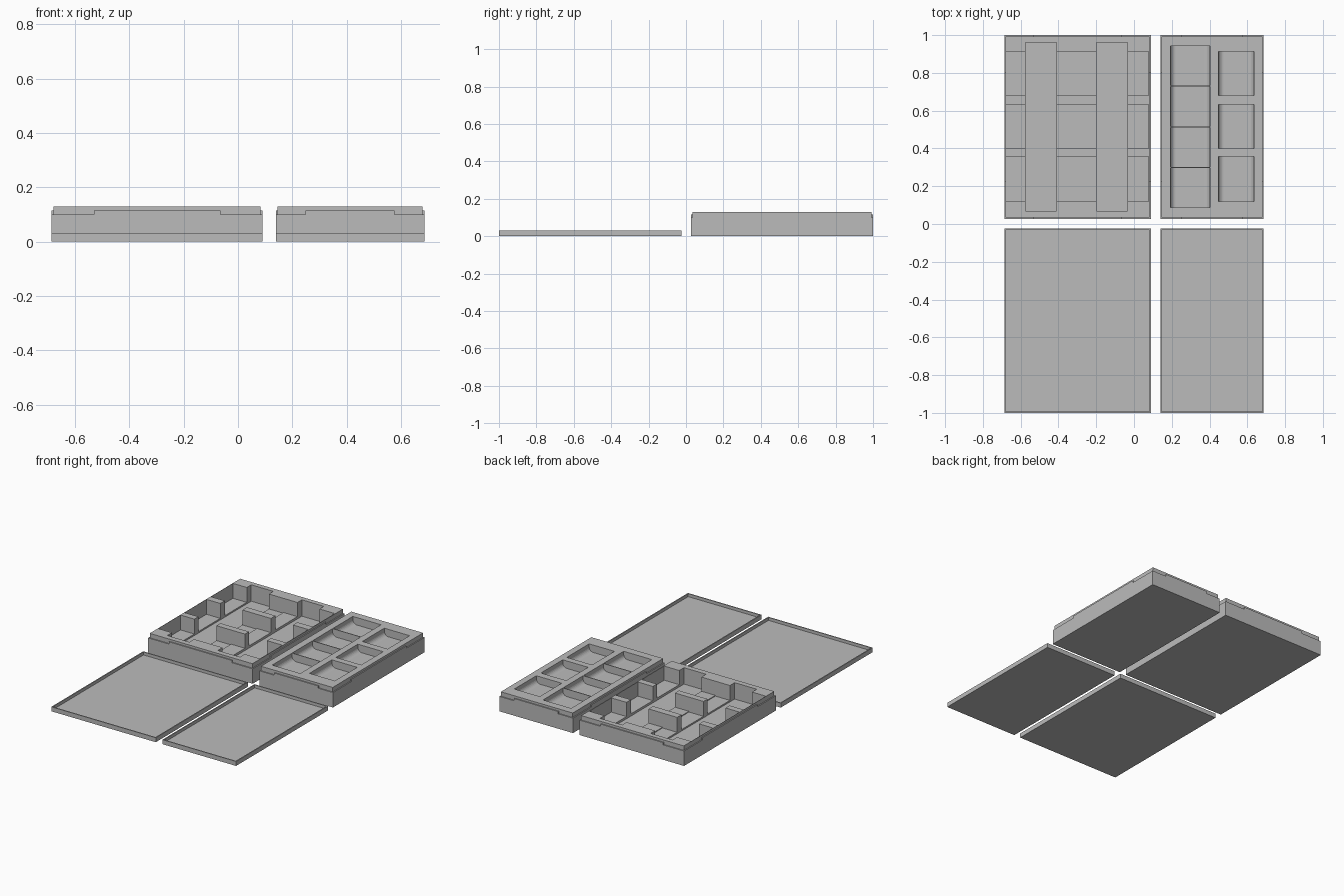
import bpy
import bmesh
import math

cube = bpy.data.objects.get("Cube")
if cube:
    bpy.data.objects.remove(cube)

grey = bpy.data.materials.new("plain_grey")
grey.use_nodes = True
colour = (0.5, 0.5, 0.5, 1)
grey.diffuse_color = colour
grey.node_tree.nodes["Principled BSDF"].inputs["Base Color"].default_value = colour


def prism(name, profile, y0, y1):
    """Extrude an x-z profile along y."""
    bm = bmesh.new()
    face = bm.faces.new([bm.verts.new((x, y0, z)) for x, z in profile])
    out = bmesh.ops.extrude_face_region(bm, geom=[face])
    verts = [v for v in out["geom"] if isinstance(v, bmesh.types.BMVert)]
    bmesh.ops.translate(bm, verts=verts, vec=(0, y1 - y0, 0))
    bmesh.ops.recalc_face_normals(bm, faces=bm.faces)
    mesh = bpy.data.meshes.new(name)
    bm.to_mesh(mesh)
    bm.free()
    mesh.materials.append(grey)
    obj = bpy.data.objects.new(name, mesh)
    bpy.context.collection.objects.link(obj)
    return obj


def box(name, x0, x1, y0, y1, z0, z1):
    return prism(name, [(x0, z0), (x1, z0), (x1, z1), (x0, z1)], y0, y1)


def pocket(x0, x1, y0, y1, floor):
    return box("pocket_cutter", x0, x1, y0, y1, floor, 0.2)


def scoop(x0, x1, y0, y1, floor, radius):
    """Pocket with rounded edges along both long sides of its floor."""
    arc = [math.radians(a) for a in range(0, 91, 15)]
    left = [(x0 + radius * (1 - math.cos(a)), floor + radius * (1 - math.sin(a))) for a in arc]
    right = [(x0 + x1 - x, z) for x, z in reversed(left)]
    return prism("scoop_cutter", [(x0, 0.2)] + left + right + [(x1, 0.2)], y0, y1)


def carve(obj, cutters):
    for cutter in cutters:
        cutter.hide_render = True
        mod = obj.modifiers.new("cut", "BOOLEAN")
        mod.operation = "DIFFERENCE"
        mod.solver = "EXACT"
        mod.object = cutter
    graph = bpy.context.evaluated_depsgraph_get()
    mesh = bpy.data.meshes.new_from_object(obj.evaluated_get(graph))
    obj.modifiers.clear()
    obj.data = mesh
    for cutter in cutters:
        bpy.data.objects.remove(cutter)


TOP, STEP, CORNER, LIP = 0.13, 0.115, 0.1, 0.007
BACK, FRONT = 1.0, 0.027


def rim_cutters(x0, x1):
    """Stepped lip for the lid, dropping lower at the corners."""
    cuts = []
    dx, dy = (x1 - x0) * 0.2, (BACK - FRONT) * 0.2
    for x, inner in ((x0 - 0.1, x0 + LIP), (x1 - LIP, x1 + 0.1)):
        a, b = min(x, inner), max(x, inner)
        cuts.append(box("rim_cutter", a, b, FRONT - 0.2, BACK + 0.2, STEP, 0.2))
        cuts.append(box("rim_cutter", a, b, FRONT - 0.2, FRONT + dy, CORNER, 0.2))
        cuts.append(box("rim_cutter", a, b, BACK - dy, BACK + 0.2, CORNER, 0.2))
    for a, b in ((FRONT - 0.1, FRONT + LIP), (BACK - LIP, BACK + 0.1)):
        cuts.append(box("rim_cutter", x0 - 0.2, x1 + 0.2, a, b, STEP, 0.2))
        cuts.append(box("rim_cutter", x0 - 0.2, x0 + dx, a, b, CORNER, 0.2))
        cuts.append(box("rim_cutter", x1 - dx, x1 + 0.2, a, b, CORNER, 0.2))
    return cuts


WIDE, NARROW = (-0.686, 0.09), (0.139, 0.686)
ROWS = ((0.12, 0.357), (0.4, 0.632), (0.68, 0.913))

# Wide tray: three rows of paired pockets crossed by two long finger slots
wide_tray = box("wide_tray", *WIDE, FRONT, BACK, 0, TOP)
cuts = rim_cutters(*WIDE)
for y0, y1 in ROWS:
    cuts.append(pocket(-0.677, -0.302, y0, y1, 0.03))
    cuts.append(pocket(-0.304, 0.078, y0, y1, 0.035))
for x0 in (-0.574, -0.198):
    cuts.append(pocket(x0, x0 + 0.164, 0.07, 0.96, 0.02))
carve(wide_tray, cuts)

# Narrow tray: a column of four scoops and a column of three
narrow_tray = box("narrow_tray", *NARROW, FRONT, BACK, 0, TOP)
cuts = rim_cutters(*NARROW)
for i in range(4):
    y0 = 0.087 + i * 0.215
    cuts.append(scoop(0.193, 0.402, y0, y0 + 0.21, 0.08, 0.03))
for y0, y1 in ROWS:
    cuts.append(scoop(0.447, 0.635, y0, y1, 0.08, 0.03))
carve(narrow_tray, cuts)

# Shallow lids lying upside down in front of the trays
for name, (x0, x1) in (("wide_lid", WIDE), ("narrow_lid", NARROW)):
    lid = box(name, x0, x1, -BACK, -0.025, 0, 0.03)
    carve(lid, [pocket(x0 + LIP, x1 - LIP, -BACK + LIP, -0.025 - LIP, 0.01)])
